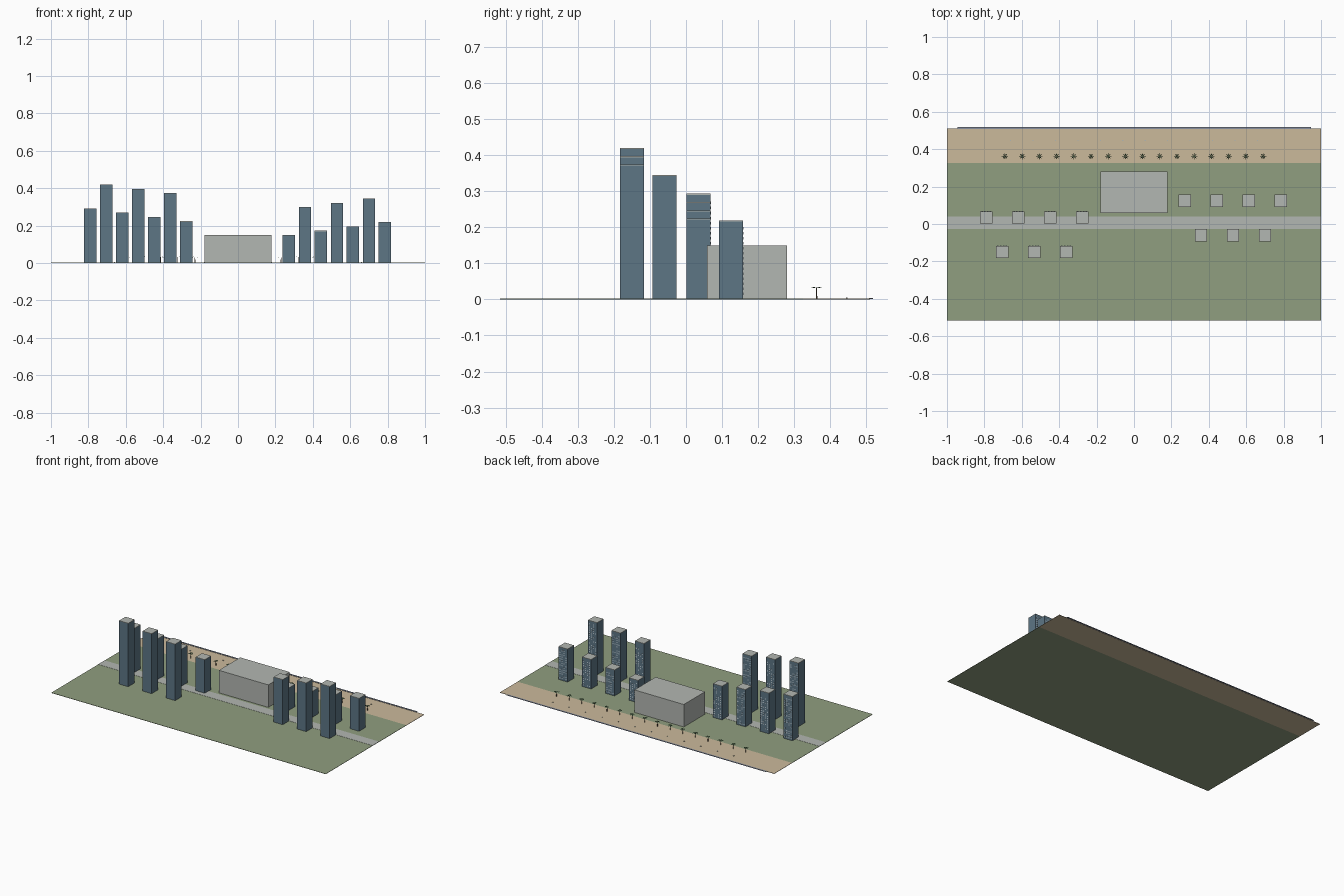
import bpy, bmesh, math, random
from mathutils import Matrix, Vector

if "Cube" in bpy.data.objects:
    bpy.data.objects.remove(bpy.data.objects["Cube"])

random.seed(4)


def material(name, rgb):
    m = bpy.data.materials.new(name)
    m.diffuse_color = (*rgb, 1)
    m.use_nodes = True
    m.node_tree.nodes["Principled BSDF"].inputs["Base Color"].default_value = m.diffuse_color
    return m


GRASS = material("grass green", (0.28, 0.345, 0.215))
SAND = material("sand", (0.60, 0.49, 0.33))
STONE = material("pale concrete", (0.45, 0.475, 0.445))
GLASS = material("slate blue facade", (0.109, 0.18, 0.235))
WINDOW = material("pale window", (0.50, 0.60, 0.66))
LEAF = material("palm green", (0.06, 0.13, 0.06))
BARK = material("bark brown", (0.13, 0.09, 0.06))
WATER = material("shore slate", (0.25, 0.28, 0.35))


def add_box(bm, x0, x1, y0, y1, z0, z1, mat=0):
    size = (x1 - x0, y1 - y0, z1 - z0)
    mid = ((x0 + x1) / 2, (y0 + y1) / 2, (z0 + z1) / 2)
    geo = bmesh.ops.create_cube(
        bm, size=1, matrix=Matrix.Translation(mid) @ Matrix.Diagonal((*size, 1)))
    for f in {f for v in geo["verts"] for f in v.link_faces}:
        f.material_index = mat


def finish(bm, name, *mats):
    me = bpy.data.meshes.new(name)
    bm.to_mesh(me)
    bm.free()
    for m in mats:
        me.materials.append(m)
    ob = bpy.data.objects.new(name, me)
    bpy.context.collection.objects.link(ob)
    return ob


def box(name, mat, *bounds):
    bm = bmesh.new()
    add_box(bm, *bounds)
    return finish(bm, name, mat)


# Ground, beach, road, shoreline and central block
box("lawn", GRASS, -1, 1, -0.515, 0.325, 0, 0.002)
box("beach", SAND, -1, 1, 0.325, 0.51, 0, 0.002)
box("road", STONE, -1, 1, -0.028, 0.04, 0.002, 0.003)
box("shoreline", WATER, -0.945, 0.945, 0.508, 0.519, 0.001, 0.004)
box("central_block", STONE, -0.18, 0.18, 0.058, 0.28, 0.002, 0.15)


def tower(x, y, h):
    r = 0.033
    bm = bmesh.new()
    add_box(bm, x - r, x + r, y - r, y + r, 0.002, h - 0.003, 0)
    # roof cap
    add_box(bm, x - r, x + r, y - r, y + r, h - 0.003, h, 1)
    # scattered windows on the beach side
    floors = int((h - 0.02) / 0.014)
    for i in range(floors):
        z = 0.012 + i * 0.014
        for c in range(4):
            if random.random() < 0.6:
                wx = x + (c - 1.5) * 0.015
                add_box(bm, wx - 0.004, wx + 0.004, y + r, y + r + 0.001,
                        z, z + 0.007, 2)
    finish(bm, "tower", GLASS, STONE, WINDOW)


# Rows of towers: first x, y, heights
rows = [
    (-0.79, 0.035, (0.293, 0.27, 0.247, 0.224)),
    (-0.705, -0.15, (0.42, 0.397, 0.374)),
    (0.272, 0.125, (0.15, 0.173, 0.196, 0.219)),
    (0.358, -0.06, (0.299, 0.322, 0.345)),
]
for x0, y, heights in rows:
    for i, h in enumerate(heights):
        tower(x0 + i * 0.171, y, h)

# Palms: thin trunk with a flat star of drooping fronds
for i in range(16):
    x, y = -0.69 + i * 0.092, 0.362
    bm = bmesh.new()
    bmesh.ops.create_cone(bm, cap_ends=True, segments=6, radius1=0.002,
                          radius2=0.0014, depth=0.03,
                          matrix=Matrix.Translation((x, y, 0.017)))
    top = Vector((x, y, 0.033))
    for k in range(8):
        a = k * math.tau / 8
        d = Vector((math.cos(a), math.sin(a), 0))
        s = Vector((-d.y, d.x, 0)) * 0.0025
        mid = top + d * 0.009 + Vector((0, 0, 0.001))
        tip = top + d * 0.018 - Vector((0, 0, 0.002))
        f = bm.faces.new([bm.verts.new(p) for p in (top, mid - s, tip, mid + s)])
        f.material_index = 1
    finish(bm, "palm", BARK, LEAF)

# Tiny loungers along the beach
bm = bmesh.new()
for i in range(12):
    x = -0.66 + i * 0.12
    add_box(bm, x - 0.003, x + 0.003, 0.443, 0.448, 0.002, 0.005)
finish(bm, "loungers", STONE)
